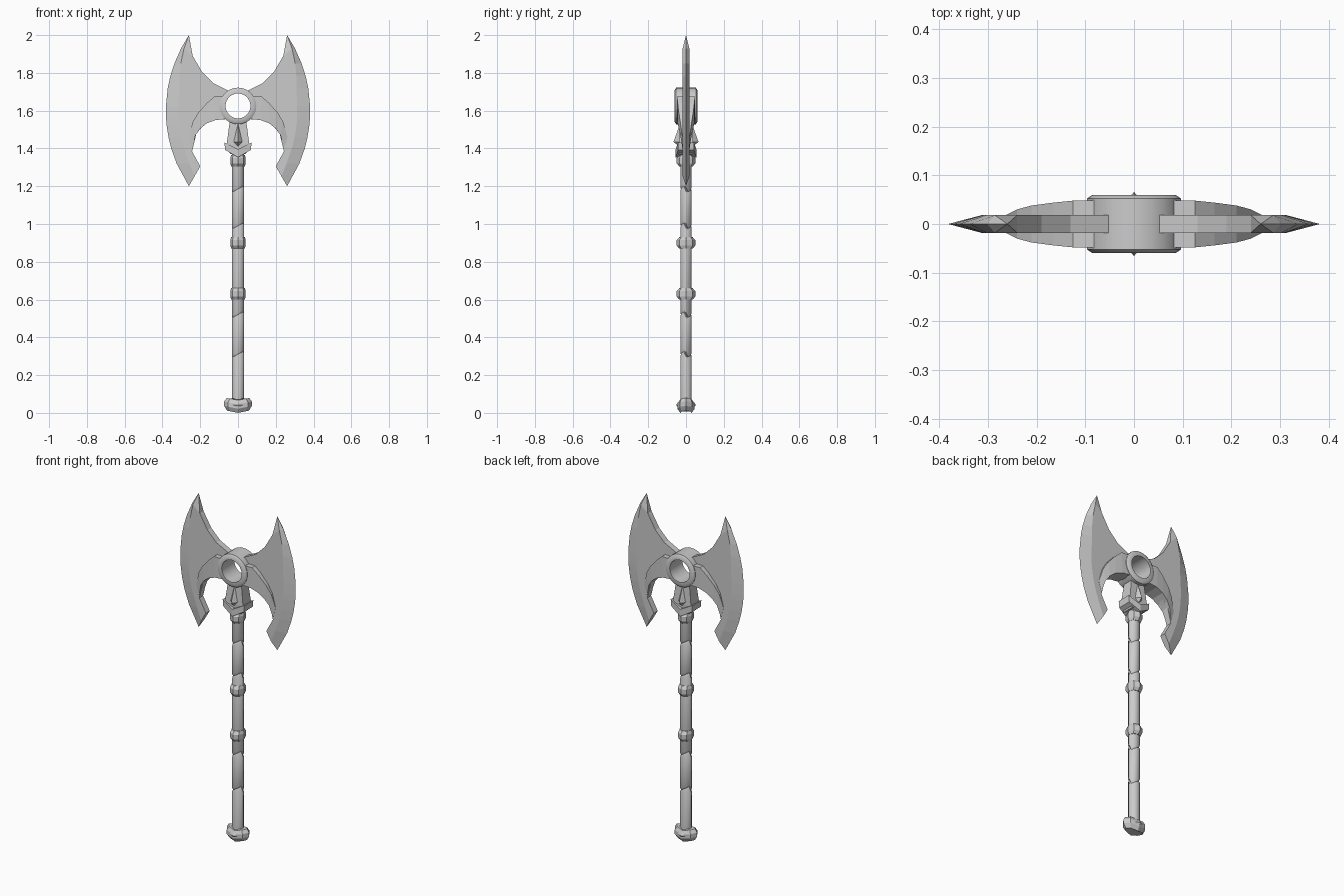
import bpy
import bmesh
import math

cube = bpy.data.objects.get("Cube")
if cube:
    bpy.data.objects.remove(cube, do_unlink=True)

steel = bpy.data.materials.new("grey_steel")
steel.use_nodes = True
GREY = (0.6, 0.6, 0.6, 1)
steel.diffuse_color = GREY
steel.node_tree.nodes["Principled BSDF"].inputs["Base Color"].default_value = GREY


def finish(name, bm, mirror=None, smooth=False):
    bmesh.ops.remove_doubles(bm, verts=bm.verts, dist=0.0001)
    bmesh.ops.recalc_face_normals(bm, faces=bm.faces)
    mesh = bpy.data.meshes.new(name)
    bm.to_mesh(mesh)
    bm.free()
    mesh.materials.append(steel)
    ob = bpy.data.objects.new(name, mesh)
    bpy.context.collection.objects.link(ob)
    if mirror:
        mod = ob.modifiers.new("Mirror", "MIRROR")
        mod.use_axis = [a in mirror for a in "xyz"]
    if smooth:
        bpy.ops.object.select_all(action="DESELECT")
        ob.select_set(True)
        bpy.context.view_layer.objects.active = ob
        bpy.ops.object.shade_smooth_by_angle(angle=math.radians(35))
    return ob


def skin(bm, loops, closed=False):
    """Bridge a list of equal closed loops, capped unless closed."""
    rows = [[bm.verts.new(p) for p in loop] for loop in loops]
    pairs = list(zip(rows, rows[1:]))
    if closed:
        pairs.append((rows[-1], rows[0]))
    else:
        bm.faces.new(rows[0])
        bm.faces.new(rows[-1])
    n = len(rows[0])
    for a, b in pairs:
        for i in range(n):
            j = (i + 1) % n
            bm.faces.new((a[i], a[j], b[j], b[i]))


def turned(name, rows, sides, lift=None, closed=False, smooth=False, start=0.0):
    """Stack of ellipses (z, rx, ry); lift bends each loop by position."""
    bm = bmesh.new()
    loops = []
    for z, rx, ry in rows:
        loop = []
        for i in range(sides):
            a = math.tau * (i + start) / sides
            x, y = rx * math.cos(a), ry * math.sin(a)
            loop.append((x, y, z + (lift(x, y, z) if lift else 0)))
        loops.append(loop)
    skin(bm, loops, closed)
    return finish(name, bm, smooth=smooth)


def plate(name, upper, lower, depths):
    """Thick strip between two (x, z) curves, mirrored left to right."""
    bm = bmesh.new()
    skin(bm, [[(u[0], -d, u[1]), (u[0], d, u[1]), (l[0], d, l[1]), (l[0], -d, l[1])]
              for u, l, d in zip(upper, lower, depths)])
    return finish(name, bm, mirror="x")


def gem(name, z, half_width, up, down, base, peak):
    """Pointed stud on the front and back."""
    bm = bmesh.new()
    rim = [bm.verts.new(p) for p in ((0, -base, z + up), (half_width, -base, z),
                                     (0, -base, z - down), (-half_width, -base, z))]
    tip = bm.verts.new((0, -peak, z))
    for i in range(4):
        bm.faces.new((rim[i], rim[(i + 1) % 4], tip))
    bm.faces.new(rim)
    return finish(name, bm, mirror="y")


# Double blade: arc edge, bevel line and inner outline joined in strips
inner = [(.26, 2), (.24, 1.89), (.19, 1.805), (.13, 1.745), (.05, 1.705), (.075, 1.625),
         (.06, 1.555), (.12, 1.552), (.175, 1.53), (.22, 1.48), (.243, 1.385), (.2, 1.305)]
edge_z = [2, 1.93, 1.85, 1.78, 1.72, 1.625, 1.56, 1.52, 1.46, 1.4, 1.32, 1.2]
sections = []
for i, ((ix, iz), z) in enumerate(zip(inner, edge_z)):
    ex = -.335 + math.sqrt(.514 - (z - 1.6) ** 2)
    bx, bz = ex - .068 * min(1, (2 - z) / .3), z
    if i == len(inner) - 1:
        bx, bz = (ex + ix) / 2, (z + iz) / 2
    d = .018 if i else .0
    if i == 0:
        ex, bx = ix, ix
    sections.append([(ex, 0, z), (bx, -d, bz), (ix, -d, iz), (ix, d, iz), (bx, d, bz)])
bm = bmesh.new()
tip = bm.verts.new(sections[0][0])
rows = [[bm.verts.new(p) for p in s] for s in sections[1:]]
for i in range(5):
    bm.faces.new((tip, rows[0][i], rows[0][(i + 1) % 5]))
for a, b in zip(rows, rows[1:]):
    for i in range(5):
        j = (i + 1) % 5
        bm.faces.new((a[i], a[j], b[j], b[i]))
bm.faces.new(rows[-1])
finish("double_blade", bm, mirror="x")

# Curved braces that thicken the blades towards the ring
plate("blade_brace",
      [(.072, 1.675), (.125, 1.675), (.165, 1.64), (.21, 1.59), (.24, 1.54), (.262, 1.46)],
      [(.072, 1.555), (.12, 1.55), (.165, 1.533), (.2, 1.505), (.225, 1.47), (.244, 1.4)],
      [.049, .048, .044, .038, .03, .019])

# Ring in the centre of the head
ring = turned("head_ring", [(-.06, .066, .066), (-.06, .085, .085), (-.052, .097, .097),
                            (.052, .097, .097), (.06, .085, .085), (.06, .066, .066)],
              28, closed=True, smooth=True)
ring.rotation_euler.x = math.pi / 2
ring.location.z = 1.625

# Neck, chevron collar and studs under the ring
bm = bmesh.new()
skin(bm, [[(sx * x, sy * y, z) for sx, sy in ((-1, -1), (1, -1), (1, 1), (-1, 1))]
          for z, x, y in ((1.37, .042, .036), (1.42, .06, .038), (1.55, .043, .03))])
finish("neck", bm)
plate("chevron_collar", [(0, 1.395), (.072, 1.432)], [(0, 1.353), (.068, 1.392)], [.055, .042])
gem("neck_stud", 1.435, .028, .1, .03, .03, .066)


# Handle with slanted wrap grooves
def wrap(x, y, z):
    near = min(abs(z - g) for g in grooves) < .02
    return -.55 * x * math.copysign(1, y) if near else 0


grooves = [.31, .52, .99, 1.185]
rows = [(.06, .032, .031)]
for g in grooves:
    rows += [(g - .012, .033, .031), (g, .027, .026), (g + .012, .033, .031)]
rows.append((1.4, .033, .031))
turned("handle", rows, 12, lift=wrap, smooth=True, start=.5)

# Bands around the handle
for name, z in (("lower_band", .63), ("middle_band", .9), ("top_band", 1.335)):
    turned(name, [(z - .031, .036, .035), (z - .014, .041, .049),
                  (z + .014, .041, .049), (z + .031, .036, .035)], 8)

# Pommel with a stud on each face
turned("pommel", [(0, .058, .03), (.022, .073, .046), (.046, .073, .046), (.067, .06, .034)],
       8, lift=lambda x, y, z: abs(x) * .2)
gem("pommel_stud", .042, .028, .016, .016, .042, .052)
